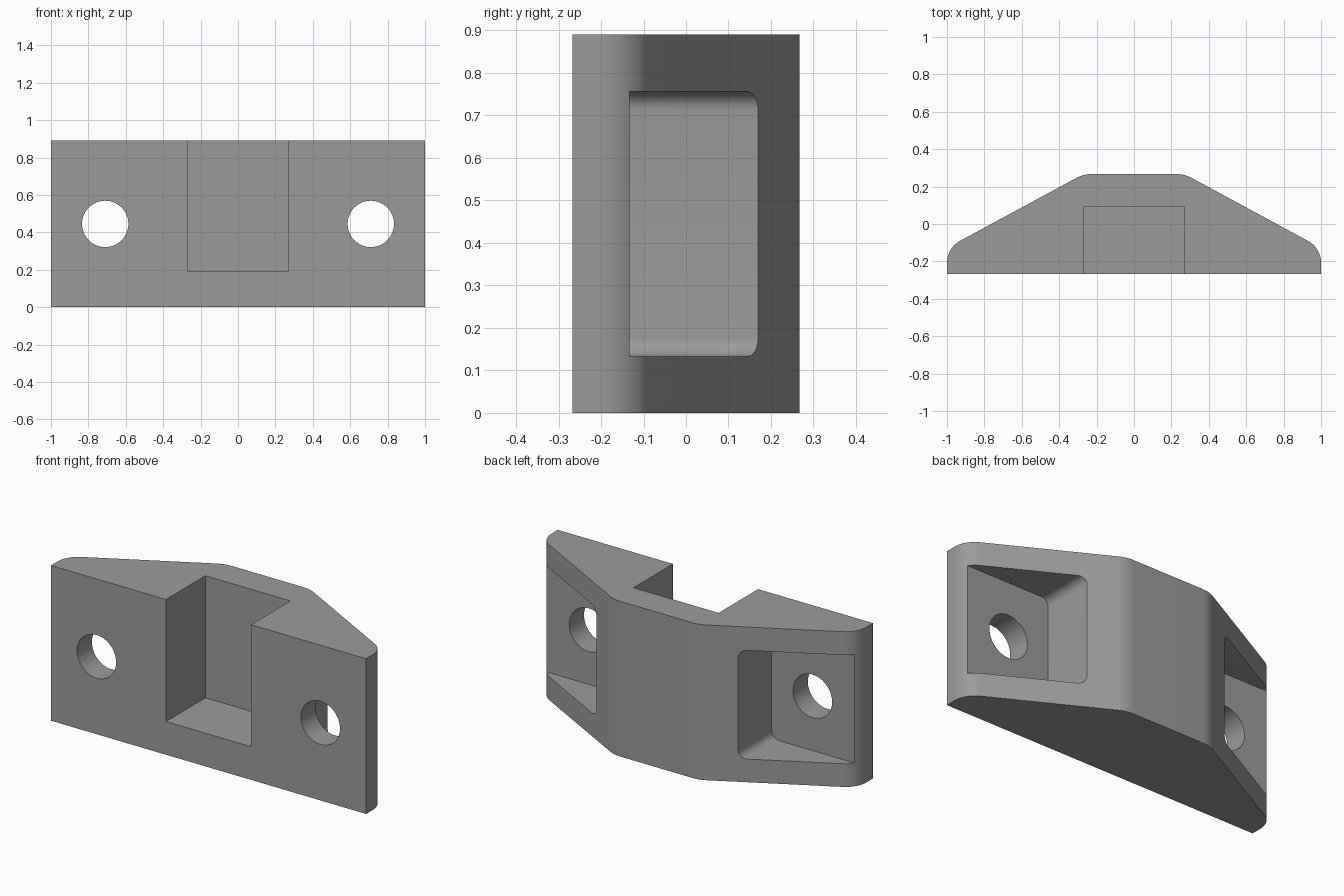
import bpy, bmesh, math
from mathutils import Vector

if "Cube" in bpy.data.objects:
    bpy.data.objects.remove(bpy.data.objects["Cube"])

H, D = 0.89, 0.267          # height, half depth

grey = bpy.data.materials.new("mid grey")
grey.diffuse_color = (0.33, 0.33, 0.33, 1)
grey.use_nodes = True
grey.node_tree.nodes["Principled BSDF"].inputs["Base Color"].default_value = grey.diffuse_color


def fillet(prev, corner, nxt, r, n):
    """Points of an arc of radius r that rounds a corner."""
    p, c, q = Vector(prev), Vector(corner), Vector(nxt)
    a, b = (p - c).normalized(), (q - c).normalized()
    half = a.angle(b) / 2
    centre = c + (a + b).normalized() * (r / math.sin(half))
    t = r / math.tan(half)
    u, v = c + a * t - centre, c + b * t - centre
    ang = u.angle(v)
    return [centre + (u * math.sin((1 - k / n) * ang) + v * math.sin(k / n * ang)) / math.sin(ang)
            for k in range(n + 1)]


def rounded(corners):
    """Outline from (x, y, radius, segments) corners."""
    pts = []
    for i, (x, y, r, n) in enumerate(corners):
        before, after = corners[i - 1][:2], corners[(i + 1) % len(corners)][:2]
        pts += fillet(before, (x, y), after, r, n) if r else [Vector((x, y))]
    return pts


def prism(name, pts, start, offset):
    """Extrude an outline: along z if offset is vertical, else along y."""
    bm = bmesh.new()
    if offset.z:
        verts = [bm.verts.new((p.x, p.y, start)) for p in pts]
    else:
        verts = [bm.verts.new((p.x, start, p.y)) for p in pts]
    face = bm.faces.new(verts)
    ext = bmesh.ops.extrude_face_region(bm, geom=[face])
    bmesh.ops.translate(bm, vec=offset, verts=[g for g in ext["geom"] if isinstance(g, bmesh.types.BMVert)])
    bmesh.ops.recalc_face_normals(bm, faces=bm.faces)
    mesh = bpy.data.meshes.new(name)
    bm.to_mesh(mesh)
    bm.free()
    mesh.materials.append(grey)
    ob = bpy.data.objects.new(name, mesh)
    bpy.context.collection.objects.link(ob)
    return ob


# Wedge-sided block with rounded shoulders
body = prism("bracket_body", rounded([
    (-1, -D, 0, 0), (1, -D, 0, 0),
    (1, -0.128, 0.133, 16), (0.27, D, 0.178, 10),
    (-0.27, D, 0.178, 10), (-1, -0.128, 0.133, 16)]), 0, Vector((0, 0, H)))

cutters = []

# Open-topped slot in the front
slot = [Vector(p) for p in ((-0.27, 0.19), (0.27, 0.19), (0.27, 1.1), (-0.27, 1.1))]
cutters.append(prism("slot_cutter", slot, -0.5, Vector((0, 0.59, 0))))

for side, s in (("right", 1), ("left", -1)):
    # Screw recess, rounded at its inner corners
    recess = rounded([(s * 0.45, 0.133, 0.044, 8), (s * 1.2, 0.133, 0, 0),
                      (s * 1.2, 0.756, 0, 0), (s * 0.45, 0.756, 0.044, 8)])
    cutters.append(prism(side + "_recess_cutter", recess, -0.133, Vector((0, 0.7, 0))))
    # Screw hole
    hole = [Vector((s * 0.71 + 0.124 * math.cos(a), H / 2 + 0.124 * math.sin(a)))
            for a in (math.tau * k / 48 for k in range(48))]
    cutters.append(prism(side + "_hole_cutter", hole, -0.5, Vector((0, 0.7, 0))))

bpy.context.view_layer.objects.active = body
body.select_set(True)
for c in cutters:
    mod = body.modifiers.new(c.name, "BOOLEAN")
    mod.operation, mod.solver, mod.object = "DIFFERENCE", "EXACT", c
    bpy.ops.object.modifier_apply(modifier=mod.name)
    bpy.data.objects.remove(c, do_unlink=True)

bpy.ops.object.shade_smooth_by_angle(angle=math.radians(20))
